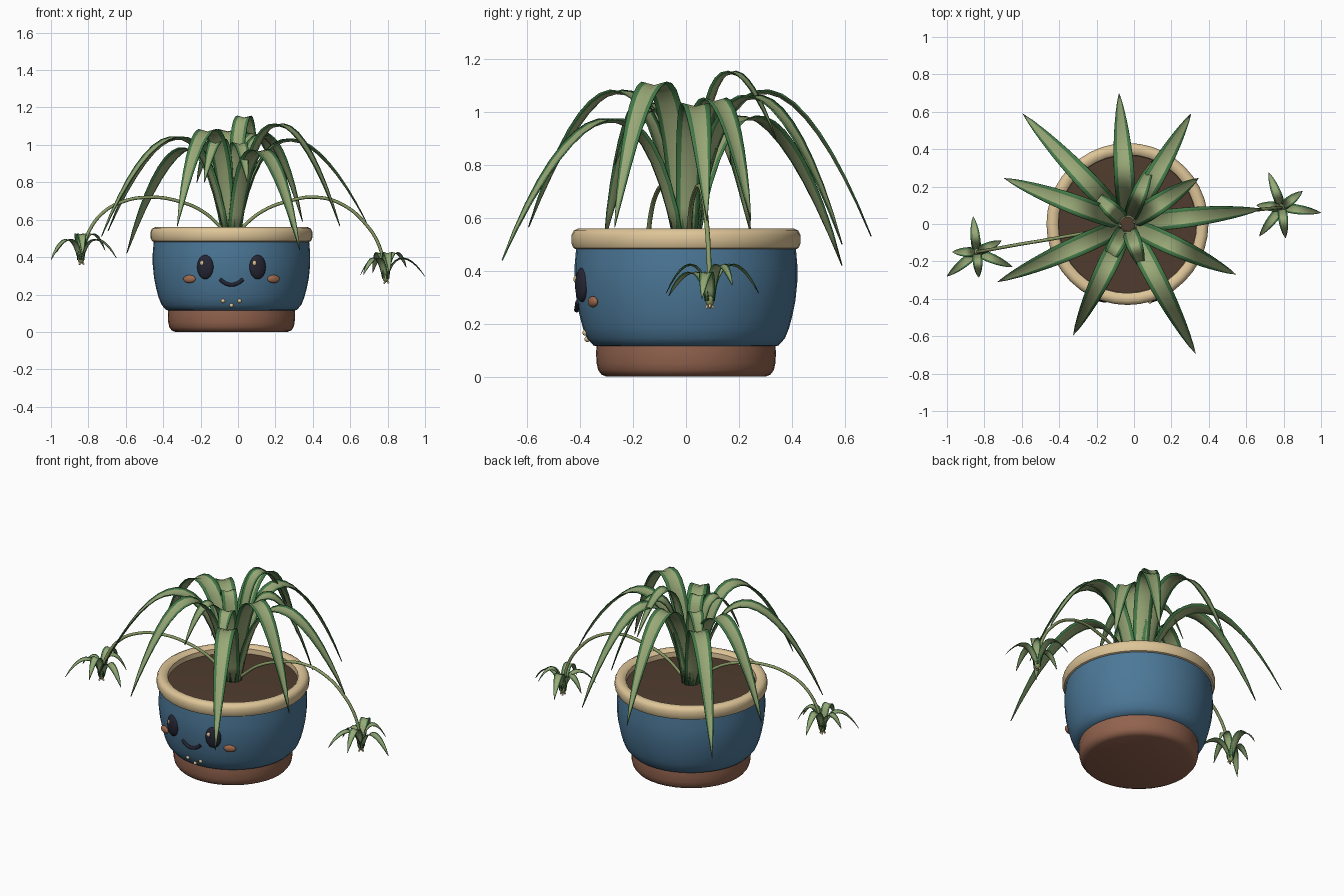
import bpy
import bmesh
from math import sin, cos, pi, radians, sqrt, atan2, hypot
from mathutils import Vector

if "Cube" in bpy.data.objects:
    bpy.data.objects.remove(bpy.data.objects["Cube"])

CX = -0.035  # pot axis


def material(name, r, g, b):
    """Flat material from display values, stored as linear."""
    lin = [(c / 255 / 12.92 if c < 11 else ((c / 255 + 0.055) / 1.055) ** 2.4) for c in (r, g, b)]
    m = bpy.data.materials.new(name)
    m.use_nodes = True
    m.diffuse_color = (*lin, 1)
    m.node_tree.nodes["Principled BSDF"].inputs["Base Color"].default_value = (*lin, 1)
    return m


BLUE = material("blue glaze", 76, 120, 152)
CREAM = material("cream", 222, 197, 152)
CLAY = material("terracotta", 146, 99, 78)
SOIL = material("soil brown", 80, 60, 46)
PALE = material("pale leaf green", 153, 168, 119)
GREEN = material("dark leaf green", 68, 122, 72)
STEM = material("runner green", 138, 156, 102)
INK = material("dark ink", 37, 37, 52)
BLUSH = material("blush", 156, 104, 76)


def finish(name, bm, mats, angle=40):
    bmesh.ops.recalc_face_normals(bm, faces=bm.faces)
    me = bpy.data.meshes.new(name)
    bm.to_mesh(me)
    bm.free()
    for m in mats:
        me.materials.append(m)
    me.polygons.foreach_set("use_smooth", [True] * len(me.polygons))
    me.set_sharp_from_angle(angle=radians(angle))
    ob = bpy.data.objects.new(name, me)
    bpy.context.collection.objects.link(ob)
    return ob


def lathe(name, profile, mat, closed=False, segs=40):
    """Spin an (r, z) profile round the pot axis."""
    bm = bmesh.new()
    vs = [bm.verts.new((r, 0, z)) for r, z in profile]
    pairs = list(zip(vs, vs[1:])) + ([(vs[-1], vs[0])] if closed else [])
    edges = [bm.edges.new(p) for p in pairs]
    bmesh.ops.spin(bm, geom=vs + edges, cent=(0, 0, 0), axis=(0, 0, 1), angle=2 * pi, steps=segs)
    bmesh.ops.remove_doubles(bm, verts=bm.verts, dist=0.0005)
    ob = finish(name, bm, [mat])
    ob.location.x = CX


def ball(name, loc, scale, mat, turn=0):
    bm = bmesh.new()
    bmesh.ops.create_uvsphere(bm, u_segments=20, v_segments=12, radius=1)
    bmesh.ops.scale(bm, vec=scale, verts=bm.verts)
    ob = finish(name, bm, [mat], 60)
    ob.location = loc
    ob.rotation_euler.z = turn


def tube(name, points, radius, mat):
    cu = bpy.data.curves.new(name, "CURVE")
    cu.dimensions = "3D"
    cu.bevel_depth = radius
    cu.bevel_resolution = 2
    cu.use_fill_caps = True
    sp = cu.splines.new("BEZIER")
    sp.bezier_points.add(len(points) - 1)
    for bp, p in zip(sp.bezier_points, points):
        bp.co = p
        bp.handle_left_type = bp.handle_right_type = "AUTO"
    cu.materials.append(mat)
    ob = bpy.data.objects.new(name, cu)
    bpy.context.collection.objects.link(ob)


def leaf(name, hub, base_z, tip, peak, width, start=0.04, steps=16):
    """Arching, pointed, slightly channelled blade with dark margins."""
    dx, dy = tip[0] - hub[0], tip[1] - hub[1]
    reach, ang = hypot(dx, dy), atan2(dy, dx)
    out = Vector((cos(ang), sin(ang), 0))
    side = Vector((-sin(ang), cos(ang), 0))
    h = (peak - 0.125 * (base_z + tip[2])) / 0.75
    drop = 0.12 * (peak - base_z)
    ctrl = [(start, base_z), (max(0.23 * reach, start), h + drop), (0.6 * reach, h - drop), (reach, tip[2])]
    bm = bmesh.new()
    rows = []
    for i in range(steps + 1):
        t = i / steps
        s = 1 - t
        k = (s ** 3, 3 * s * s * t, 3 * s * t * t, t ** 3)
        d = (-s * s, s * s - 2 * s * t, 2 * s * t - t * t, t * t)
        r, z = (sum(w * c[a] for w, c in zip(k, ctrl)) for a in (0, 1))
        tr, tz = (sum(w * c[a] for w, c in zip(d, ctrl)) for a in (0, 1))
        up = (out * -tz + Vector((0, 0, tr))).normalized()
        half = width * s ** 0.85 * (0.5 + 1.45 * t) + 0.0006
        mid = Vector((hub[0], hub[1], z)) + out * r
        rows.append([bm.verts.new(mid + side * u * half + up * abs(u) * half * 0.25)
                     for u in (-1, -0.62, 0, 0.62, 1)])
    for a, b in zip(rows, rows[1:]):
        for j in range(4):
            f = bm.faces.new((a[j], a[j + 1], b[j + 1], b[j]))
            f.material_index = 1 if j in (0, 3) else 0
    ob = finish(name, bm, [PALE, GREEN], 50)
    mod = ob.modifiers.new("thickness", "SOLIDIFY")
    mod.thickness = width * 0.06
    mod.offset = 0


# Pot
lathe("pot_foot", [(0, 0), (0.3, 0), (0.32, 0.008), (0.332, 0.025), (0.338, 0.05), (0.34, 0.09),
                   (0.338, 0.12), (0, 0.12)], CLAY)
lathe("pot_body", [(0.33, 0.113), (0.35, 0.118), (0.374, 0.145), (0.39, 0.185), (0.402, 0.23), (0.414, 0.29),
                   (0.421, 0.36), (0.421, 0.42), (0.414, 0.5), (0.38, 0.51)], BLUE)
lathe("pot_rim", [(0.412, 0.48), (0.425, 0.486), (0.433, 0.503), (0.433, 0.535), (0.425, 0.552),
                  (0.408, 0.56), (0.385, 0.558), (0.37, 0.545), (0.366, 0.49)], CREAM, True)
lathe("soil", [(0, 0.525), (0.2, 0.524), (0.37, 0.515)], SOIL)


# Face
def front(dx, r):
    return (CX + dx, -sqrt(r * r - dx * dx))


for s, label in ((-1, "right"), (1, "left")):
    x, y = front(0.14 * s, 0.418)
    ball(label + "_eye", (x, y, 0.347), (0.046, 0.022, 0.065), INK, 0.33 * s)
    ball(label + "_eye_glint", (x - 0.017, y - 0.017 - 0.006 * s, 0.368), (0.011, 0.008, 0.014), CREAM, 0.33 * s)
    x, y = front(0.225 * s, 0.418)
    ball(label + "_cheek", (x, y, 0.283), (0.036, 0.014, 0.021), BLUSH, 0.4 * s)
smile = []
for i in range(9):
    u = i / 4 - 1
    x, y = front(0.062 * u, 0.413)
    smile.append((x, y, 0.252 + 0.03 * u * u))
tube("smile", smile, 0.01, INK)
for n, (dx, z, r) in enumerate(((-0.045, 0.166, 0.383), (0.043, 0.166, 0.383), (0, 0.142, 0.373))):
    x, y = front(dx, r)
    ball(f"chin_dot_{n + 1}", (x, y, z), (0.011, 0.011, 0.011), CREAM)

# Main leaves: tip x, y, z and arch height
LEAVES = [
    (-0.08, 0.70, 0.53, 1.07), (0.305, 0.59, 0.5, 1.05), (-0.595, 0.59, 0.42, 0.97),
    (0.345, 0.245, 0.59, 1.04), (-0.695, 0.245, 0.54, 1.03), (0.685, 0.08, 0.59, 1.02),
    (0.545, -0.27, 0.565, 1.1), (0.33, -0.695, 0.44, 0.96), (-0.325, -0.595, 0.565, 1.07),
    (-0.73, -0.31, 0.51, 1.03),
    # inner upright leaves
    (0.1, 0.34, 0.9, 1.14), (-0.18, -0.27, 0.8, 1.02), (0.05, -0.25, 0.8, 1.0),
    (-0.22, 0.17, 0.8, 1.01),
]
for n, (x, y, z, peak) in enumerate(LEAVES):
    leaf(f"leaf_{n + 1}", (CX, 0), 0.51, (x, y, z), peak, 0.077 if n < 10 else 0.062)


# Hanging plantlets on runners
def plantlet(label, hub, z, tips, path):
    tube(label + "_runner", path + [(*hub, z + 0.02)], 0.009, STEM)
    for n, (dx, dy, dz) in enumerate(tips):
        tip = (hub[0] + dx, hub[1] + dy, z + dz)
        leaf(f"{label}_plantlet_leaf_{n + 1}", hub, z, tip, z + 0.135 - 0.03 * (n % 2), 0.036, 0.01, 10)
    ball(label + "_plantlet_crown", (*hub, z + 0.01), (0.018, 0.018, 0.03), STEM)
    for k in range(3):
        a = k * 2 * pi / 3
        tube(f"{label}_root_{k + 1}", [(*hub, z), (hub[0] + 0.016 * cos(a), hub[1] + 0.016 * sin(a), z - 0.025)],
             0.005, CREAM)


plantlet("left", (0.79, 0.09), 0.285,
         [(-0.07, 0.185, 0.03), (0.21, -0.03, 0.01), (0.11, 0.085, 0.06),
          (-0.12, -0.155, 0.02), (0.02, -0.165, 0.03), (-0.135, 0.01, 0.02)],
         [(0.0, 0.01, 0.54), (0.13, 0.02, 0.645), (0.28, 0.035, 0.702), (0.42, 0.05, 0.72), (0.56, 0.065, 0.68),
          (0.68, 0.078, 0.58), (0.755, 0.086, 0.46)])
plantlet("right", (-0.84, -0.15), 0.385,
         [(-0.02, 0.19, 0.04), (-0.16, -0.13, 0.0), (0.13, 0.06, 0.05),
          (0.19, -0.08, 0.01), (0.01, -0.135, 0.03), (-0.13, 0.0, 0.04)],
         [(-0.07, -0.01, 0.54), (-0.19, -0.035, 0.645), (-0.33, -0.06, 0.702), (-0.47, -0.085, 0.72),
          (-0.62, -0.11, 0.695), (-0.73, -0.13, 0.63), (-0.805, -0.144, 0.52)])
